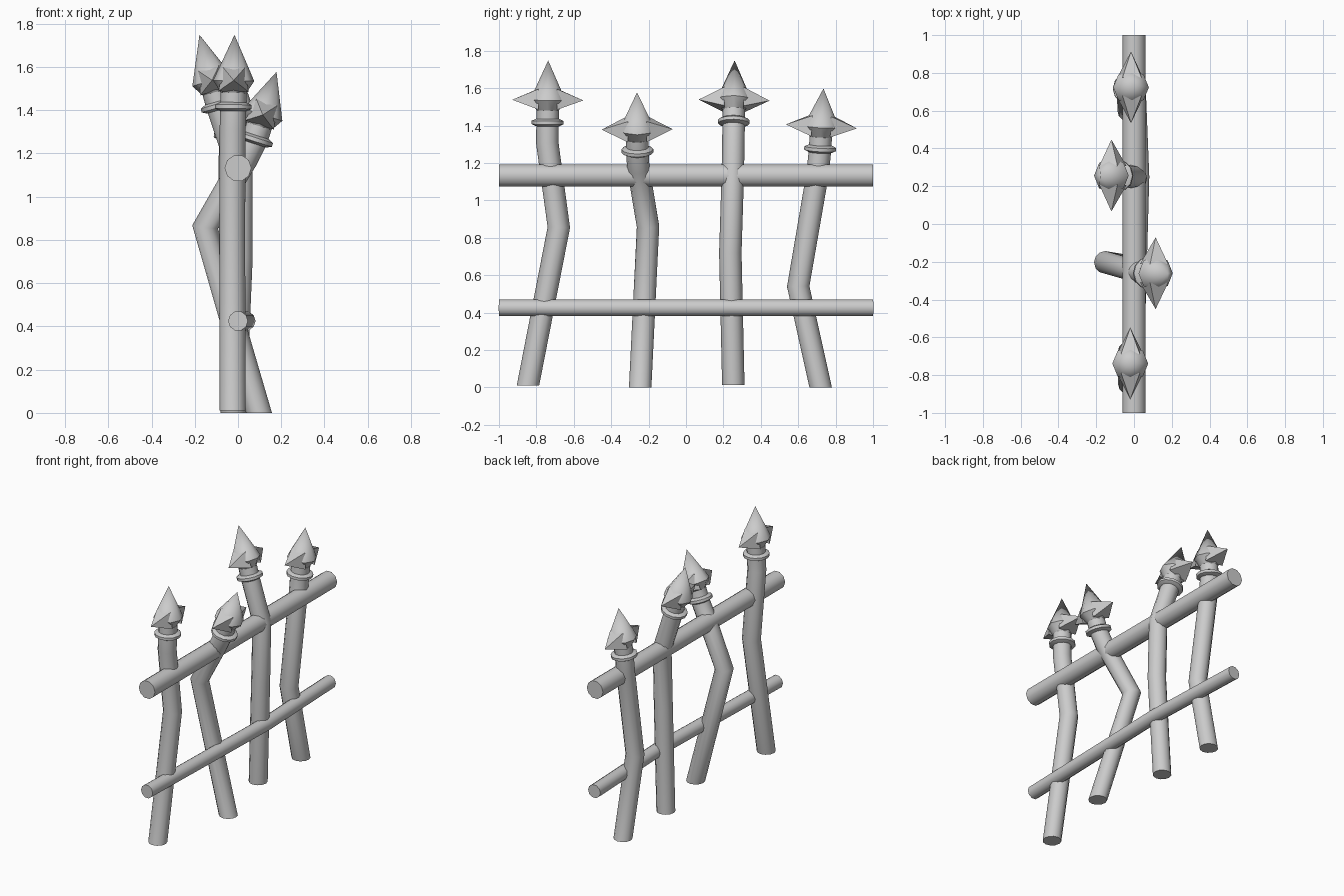
import bpy, bmesh, math
from mathutils import Vector as V

if "Cube" in bpy.data.objects:
    bpy.data.objects.remove(bpy.data.objects["Cube"])


def frame(t):
    # local side axes (x-like, y-like) for an axis direction t
    v = V((1, 0, 0)).cross(t).normalized() * -1
    return v.cross(t) * -1, v


def finish(name, bm, angle):
    bmesh.ops.remove_doubles(bm, verts=bm.verts, dist=0.0005)
    bmesh.ops.recalc_face_normals(bm, faces=bm.faces)
    me = bpy.data.meshes.new(name)
    bm.to_mesh(me)
    bm.free()
    ob = bpy.data.objects.new(name, me)
    bpy.context.collection.objects.link(ob)
    bpy.ops.object.select_all(action='DESELECT')
    ob.select_set(True)
    bpy.context.view_layer.objects.active = ob
    bpy.ops.object.shade_smooth_by_angle(angle=math.radians(angle))


def loft(bm, rings, sides):
    # skin a list of (centre, direction, radius) rings and cap the ends
    loops = []
    for c, t, r in rings:
        u, v = frame(t)
        angles = [2 * math.pi * i / sides for i in range(sides)]
        loops.append([bm.verts.new(c + (u * math.cos(a) + v * math.sin(a)) * r) for a in angles])
    for a, b in zip(loops, loops[1:]):
        for i in range(sides):
            j = (i + 1) % sides
            bm.faces.new((a[i], a[j], b[j], b[i]))
    for end in (loops[0], loops[-1]):
        bm.faces.new(end)


def pole(name, pts, r, sides, end_dirs=None):
    pts = [V(p) for p in pts]
    rings = []
    for i, p in enumerate(pts):
        before = (p - pts[i - 1]).normalized() if i else V()
        after = (pts[i + 1] - p).normalized() if i < len(pts) - 1 else V()
        t = (before + after).normalized()
        if end_dirs and i == 0:
            t = V(end_dirs)
        rings.append((p, t, r))
    bm = bmesh.new()
    loft(bm, rings, sides)
    finish(name, bm, 60)


def turned(name, base, axis, profile, sides, angle):
    bm = bmesh.new()
    loft(bm, [(base + axis * h, axis, r) for h, r in profile], sides)
    finish(name, bm, angle)


def barbs(name, centre, axis):
    # two side spikes, each a four-sided pyramid
    u, v = frame(axis)
    bm = bmesh.new()
    for s in (-1, 1):
        base = [(-.05, .06), (.05, .06), (.07, -.05), (-.07, -.05)]
        q = [bm.verts.new(centre + u * a + axis * b + v * s * .05) for a, b in base]
        tip = bm.verts.new(centre + v * s * .19)
        bm.faces.new(q)
        for i in range(4):
            bm.faces.new((q[i], q[(i + 1) % 4], tip))
    finish(name, bm, 20)


# Crooked posts: path points ending at the collar, then the spearhead tip
posts = [
    ([(-.025, -.845, .01), (-.027, -.68, .855), (-.025, -.742, 1.31), (-.022, -.74, 1.416)],
     (-.016, -.737, 1.748)),
    ([(.097, -.245, 0), (-.152, -.203, .86), (.03, -.255, 1.17), (.078, -.26, 1.265)],
     (.178, -.262, 1.577)),
    ([(-.022, .253, .012), (.008, .237, .72), (.008, .25, 1.13), (-.088, .255, 1.42)],
     (-.178, .26, 1.748)),
    ([(-.02, .72, 0), (-.028, .6, .54), (-.03, .705, 1.15), (-.027, .717, 1.276)],
     (.003, .735, 1.598)),
]
for n, (path, tip) in enumerate(posts, 1):
    collar = V(path[-1])
    axis = (V(tip) - collar).normalized()
    length = (V(tip) - collar).length
    pole(f"post_{n}", path + [collar + axis * .065], .06, 12, (0, 0, 1))
    turned(f"collar_{n}", collar, axis,
           [(-.02, .062), (-.009, .085), (.009, .085), (.02, .062)], 12, 60)
    turned(f"spearhead_{n}", collar, axis, [(.05, .05), (.12, .095), (length, 0.0001)], 8, 50)
    barbs(f"spearhead_barbs_{n}", collar + axis * .12, axis)

# Horizontal rails
pole("upper_rail", [(0, -1, 1.132), (0, 1, 1.132)], .062, 10)
pole("lower_rail", [(0, -1, .425), (.035, .25, .425), (.005, 1, .425)], .046, 10)
